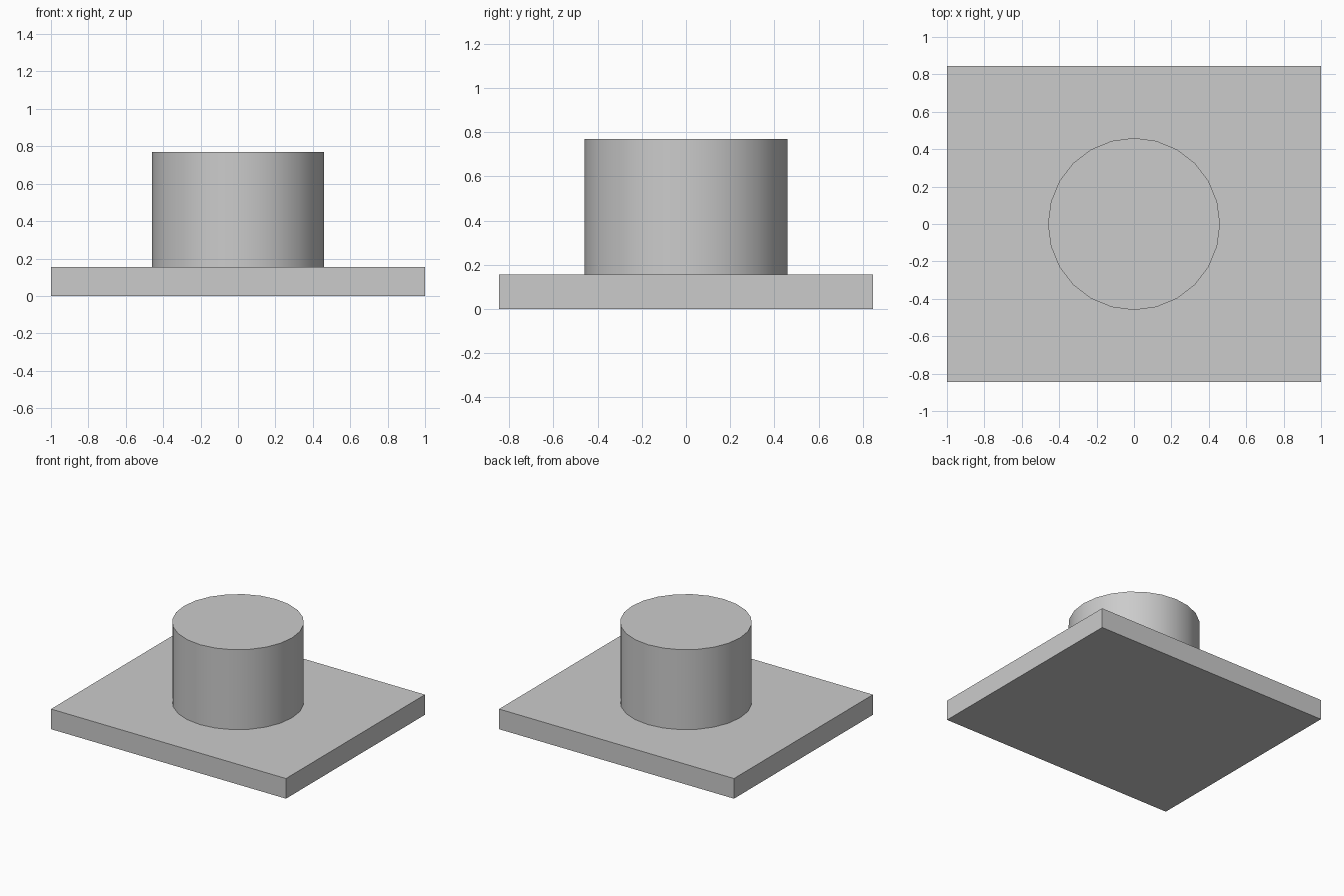
import bpy
import math

cube = bpy.data.objects.get("Cube")
if cube:
    bpy.data.objects.remove(cube, do_unlink=True)

BASE_TOP = 0.155
POST_TOP = 0.77

grey = bpy.data.materials.new("plain_grey")
grey.use_nodes = True
colour = (0.6, 0.6, 0.6, 1)
grey.diffuse_color = colour
grey.node_tree.nodes["Principled BSDF"].inputs["Base Color"].default_value = colour

# Flat rectangular base plate
bpy.ops.mesh.primitive_cube_add(size=1, location=(0, 0, BASE_TOP / 2))
base = bpy.context.object
base.name = "base_plate"
base.scale = (2, 1.69, BASE_TOP)
bpy.ops.object.transform_apply(location=False, rotation=False, scale=True)
base.data.materials.append(grey)

# Round post standing on the plate
bpy.ops.mesh.primitive_cylinder_add(
    vertices=24, radius=0.46, depth=POST_TOP - BASE_TOP,
    location=(0, 0, (BASE_TOP + POST_TOP) / 2))
post = bpy.context.object
post.name = "round_post"
post.data.materials.append(grey)
bpy.ops.object.shade_smooth_by_angle(angle=math.radians(30))
